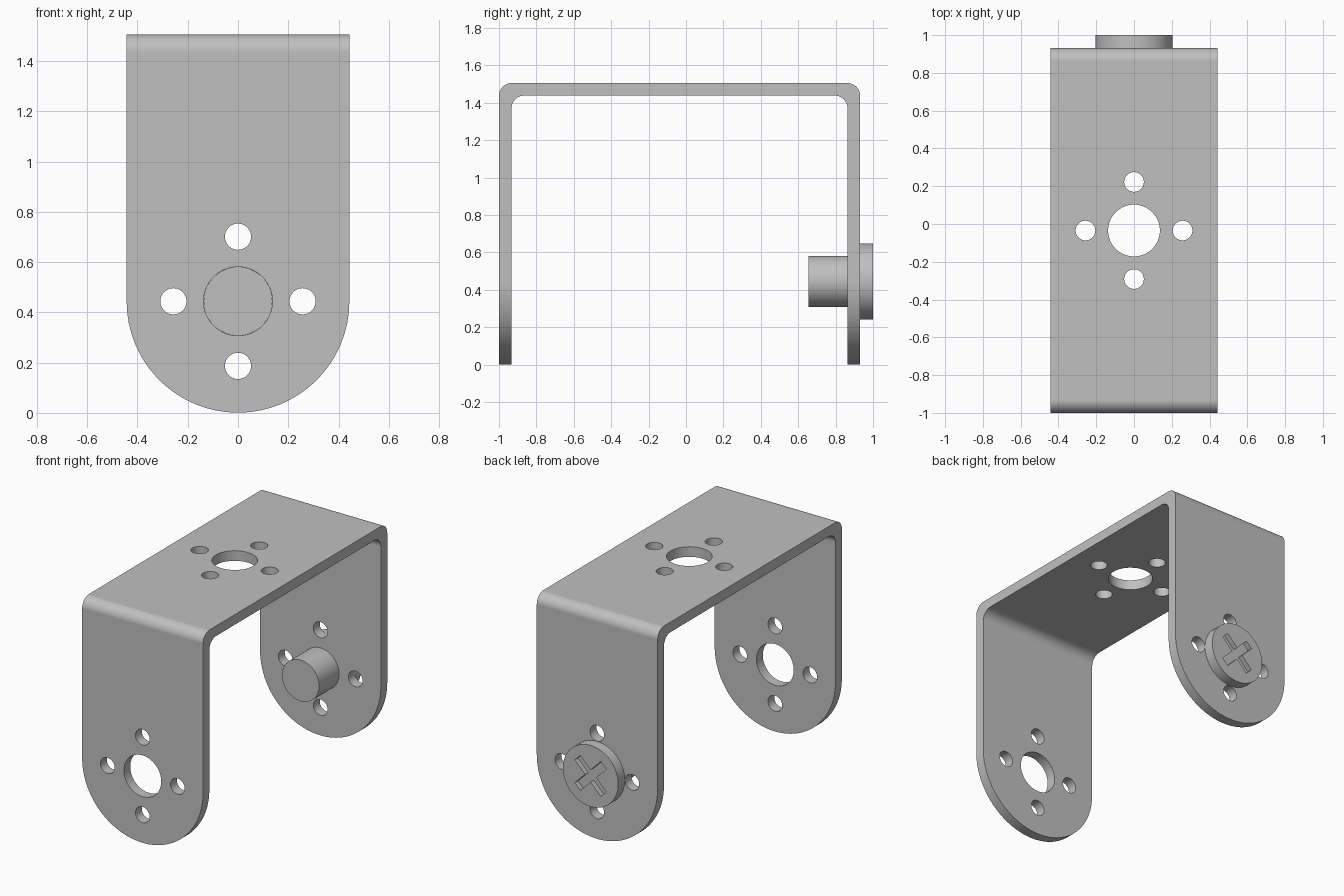
import bpy
import bmesh
from math import sin, cos, pi, radians
from mathutils import Matrix, Vector

cube = bpy.data.objects.get("Cube")
if cube:
    bpy.data.objects.remove(cube, do_unlink=True)

WIDTH = 0.443            # half width of the strip, also the leg end radius
THICK = 0.067
FRONT, BACK, TOP = -1.0, 0.931, 1.505
MID = (FRONT + BACK) / 2
PIVOT = 0.444            # height of the leg hole pattern

metal = bpy.data.materials.new("grey_metal")
metal.use_nodes = True
metal.diffuse_color = (0.527, 0.527, 0.527, 1)
metal.node_tree.nodes["Principled BSDF"].inputs["Base Color"].default_value = metal.diffuse_color


def arc(cx, cy, r, start, end, steps):
    angles = [radians(start + (end - start) * i / steps) for i in range(steps + 1)]
    return [(cx + r * cos(a), cy + r * sin(a)) for a in angles]


def circle(cx, cy, r, steps=64):
    return arc(cx, cy, r, 0, 360, steps)[:-1]


def prism(name, outline, axis, lo, hi):
    """Extrude a closed outline along an axis: x uses (y, z), y uses (x, z), z uses (x, y)."""
    place = {"x": lambda a, b, d: (d, a, b),
             "y": lambda a, b, d: (a, d, b),
             "z": lambda a, b, d: (a, b, d)}[axis]
    bm = bmesh.new()
    face = bm.faces.new([bm.verts.new(place(a, b, lo)) for a, b in outline])
    moved = bmesh.ops.extrude_face_region(bm, geom=[face])["geom"]
    verts = [v for v in moved if isinstance(v, bmesh.types.BMVert)]
    bmesh.ops.translate(bm, verts=verts, vec=place(0, 0, hi - lo))
    bmesh.ops.recalc_face_normals(bm, faces=bm.faces[:])
    mesh = bpy.data.meshes.new(name)
    bm.to_mesh(mesh)
    bm.free()
    mesh.materials.append(metal)
    obj = bpy.data.objects.new(name, mesh)
    bpy.context.collection.objects.link(obj)
    return obj


def combine(obj, tool, operation):
    """Apply a boolean and discard the tool."""
    mod = obj.modifiers.new("cut", "BOOLEAN")
    mod.object, mod.operation, mod.solver = tool, operation, "EXACT"
    bpy.context.view_layer.update()
    result = bpy.data.meshes.new_from_object(obj.evaluated_get(bpy.context.evaluated_depsgraph_get()))
    obj.modifiers.clear()
    obj.data = result
    bpy.data.objects.remove(tool, do_unlink=True)


def finish(obj):
    bpy.ops.object.select_all(action="DESELECT")
    obj.select_set(True)
    bpy.context.view_layer.objects.active = obj
    bpy.ops.object.shade_smooth_by_angle(angle=radians(30))
    obj.modifiers.new("flat_faces", "WEIGHTED_NORMAL").keep_sharp = True


# Bent strip: outer outline up and over, inner outline back again
R = 0.068
low = -0.1
outer = ([(FRONT, low)] + arc(FRONT + R, TOP - R, R, 180, 90, 10)
         + arc(BACK - R, TOP - R, R, 90, 0, 10) + [(BACK, low)])
f, b, t = FRONT + THICK, BACK - THICK, TOP - THICK
inner = ([(b, low)] + arc(b - R, t - R, R, 0, 90, 10)
         + arc(f + R, t - R, R, 90, 180, 10) + [(f, low)])
bracket = prism("bracket", outer + inner, "x", -0.6, 0.6)

# Trim to width with rounded leg ends
stadium = arc(0, PIVOT, WIDTH, 180, 360, 48) + [(WIDTH, 2), (-WIDTH, 2)]
combine(bracket, prism("leg_trim", stadium, "y", -2, 2), "INTERSECT")

# Hole pattern: one large hole with four small ones around it
SPREAD = 0.257
pattern = [(0, 0, 0.137)] + [(SPREAD * cos(k * pi / 2), SPREAD * sin(k * pi / 2), 0.052)
                             for k in range(4)]
for dx, dy, r in pattern:
    combine(bracket, prism("leg_hole", circle(dx, PIVOT + dy, r), "y", -2, 2), "DIFFERENCE")
    combine(bracket, prism("top_hole", circle(dx, MID + dy, r), "z", 1.2, 2), "DIFFERENCE")
finish(bracket)

# Pivot screw: shaft through the back leg
shaft = prism("screw_shaft", circle(0, PIVOT, 0.1365), "y", 0.655, BACK + 0.01)
finish(shaft)

# Screw head with a diagonal cross recess
head = prism("screw_head", circle(0, PIVOT, 0.203), "y", BACK, 1.0)
L, W = 0.135, 0.028
cross = []
for k in range(4):
    turn = Matrix.Rotation(radians(45 + 90 * k), 2)
    for p in ((L, -W), (L, W), (W, W)):
        q = turn @ Vector(p)
        cross.append((q.x, PIVOT + q.y))
combine(head, prism("cross_recess", cross, "y", 0.967, 1.1), "DIFFERENCE")
finish(head)
